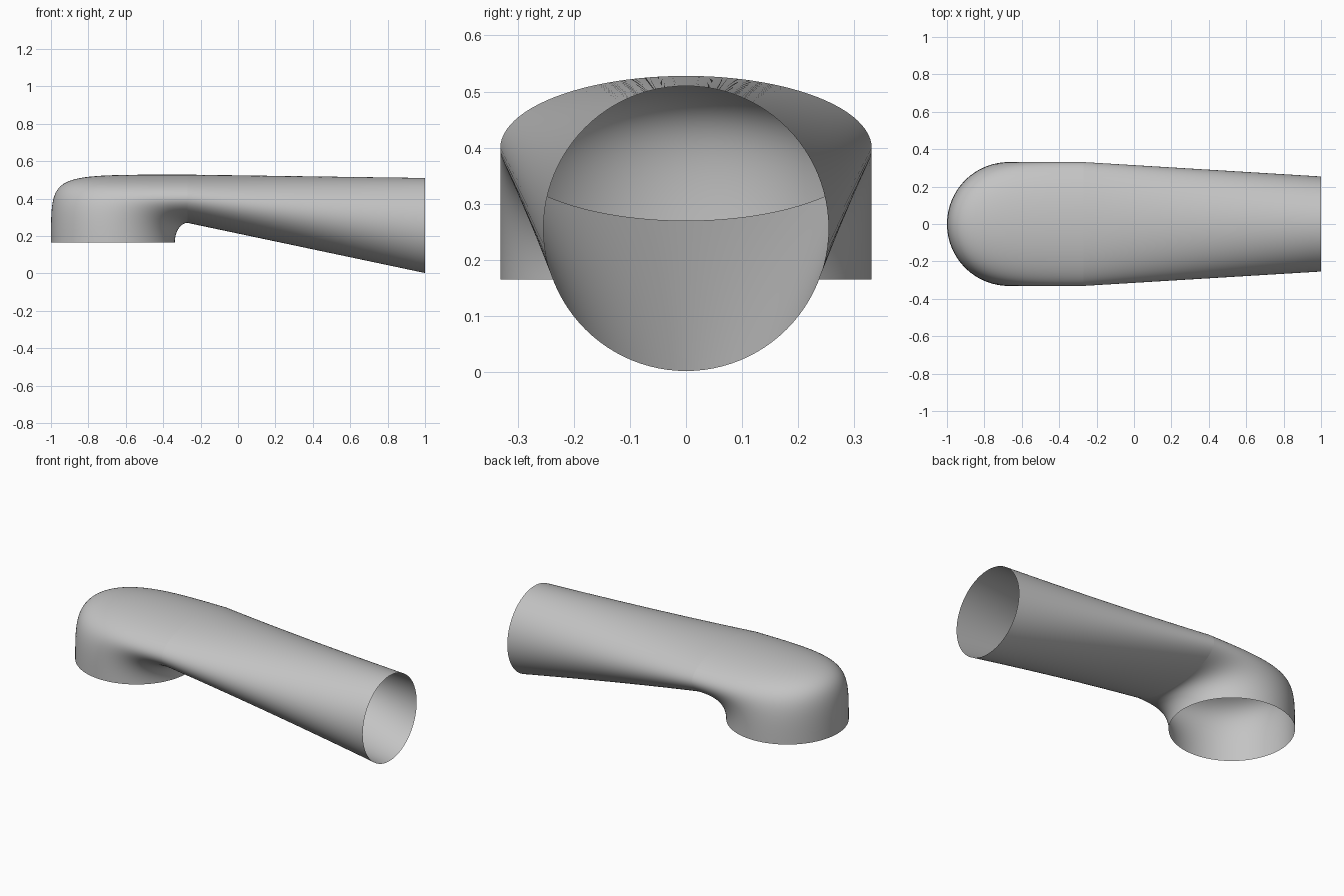
import bpy
import math

cube = bpy.data.objects.get("Cube")
if cube:
    bpy.data.objects.remove(cube, do_unlink=True)

SIDES = 96
JOIN_X, JOIN_Z, JOIN_H = -0.27, 0.399, 0.129   # flattened oval where elbow meets pipe
RADIUS, INLET_X, INLET_Z = 0.331, -0.669, 0.165  # round opening facing down
END_R, END_Z = 0.254, 0.256                      # round opening facing +x

grey = bpy.data.materials.new("duct_grey")
grey.use_nodes = True
colour = (0.55, 0.55, 0.55, 1)
grey.diffuse_color = colour
grey.node_tree.nodes["Principled BSDF"].inputs["Base Color"].default_value = colour


def loft(name, point, steps):
    """Skin an open tube; point(angle, u) gives a position for u from 0 to 1."""
    angles = [2 * math.pi * i / SIDES for i in range(SIDES)]
    verts = [point(a, k / steps) for k in range(steps + 1) for a in angles]
    faces = []
    for k in range(steps):
        for i in range(SIDES):
            a, b = k * SIDES + i, k * SIDES + (i + 1) % SIDES
            faces.append((a, b, b + SIDES, a + SIDES))
    mesh = bpy.data.meshes.new(name)
    mesh.from_pydata(verts, [], faces)
    mesh.materials.append(grey)
    obj = bpy.data.objects.new(name, mesh)
    bpy.context.collection.objects.link(obj)
    bpy.ops.object.select_all(action='DESELECT')
    obj.select_set(True)
    bpy.context.view_layer.objects.active = obj
    bpy.ops.object.shade_smooth_by_angle(angle=math.radians(40))
    return obj


def elbow_point(angle, u):
    # Each strand leaves the inlet upwards and bends to level at the joint;
    # the outer bend is squarer than the inner one
    s = math.sin(angle)
    power = 2.46 + 0.69 * s
    x0, z1 = INLET_X - RADIUS * s, JOIN_Z + JOIN_H * s
    x = x0 + (JOIN_X - x0) * u ** power
    z = z1 - (z1 - INLET_Z) * (1 - u) ** power
    return (x, RADIUS * math.cos(angle), z)


def pipe_point(angle, u):
    # Straight blend from the flattened oval to the round end
    def mix(a, b):
        return a + (b - a) * u
    return (mix(JOIN_X, 1),
            mix(RADIUS, END_R) * math.cos(angle),
            mix(JOIN_Z, END_Z) + mix(JOIN_H, END_R) * math.sin(angle))


loft("elbow", elbow_point, 40)
loft("tapered_pipe", pipe_point, 24)
